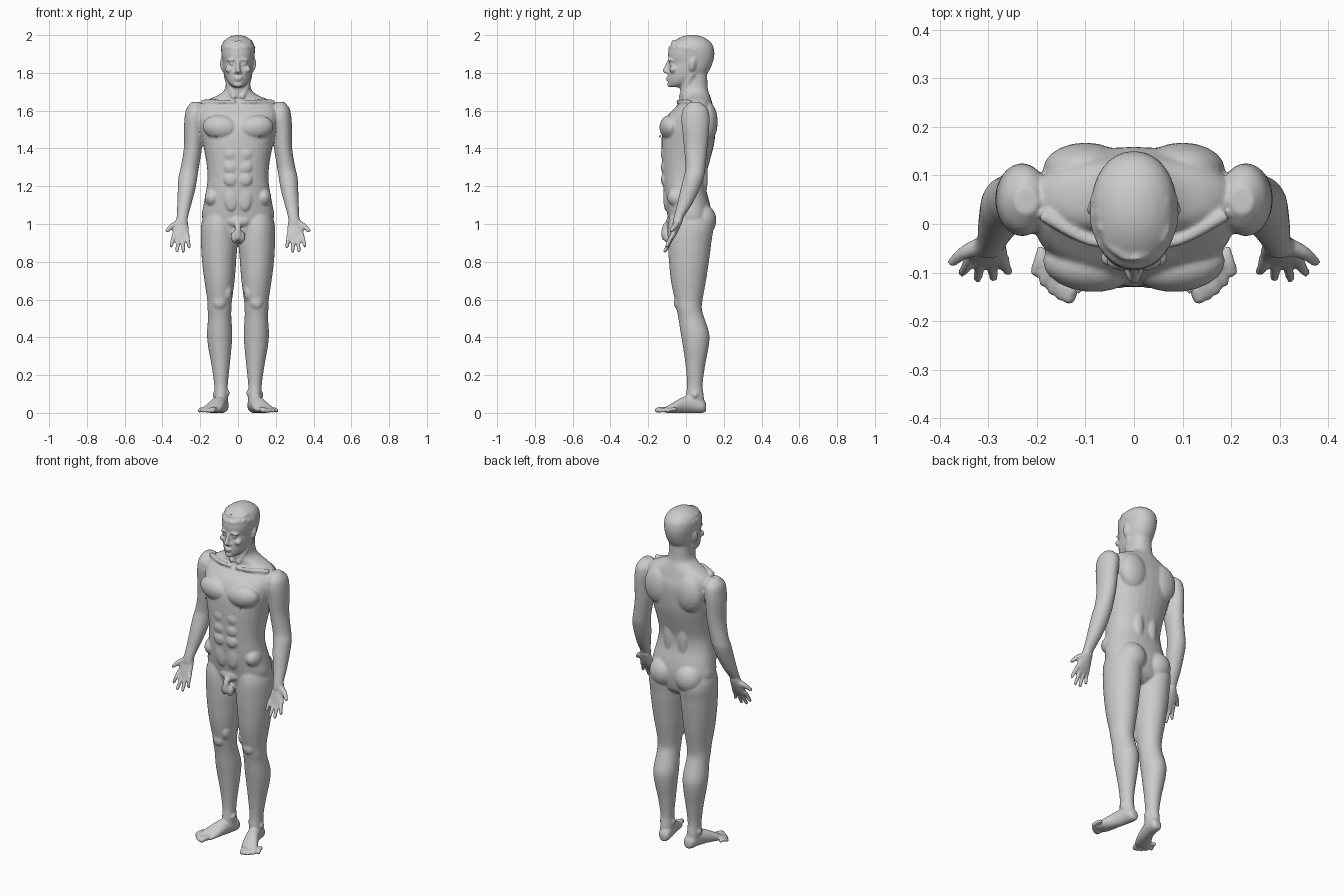
import bpy, bmesh, math, random
from mathutils import Vector, Matrix

random.seed(4)
bm = bmesh.new()
Z = Vector((0, 0, 1))


def resample(rows, n):
    """Catmull-Rom through rows of numbers."""
    out = []
    for i in range(len(rows) - 1):
        p = [rows[max(0, min(len(rows) - 1, i + k))] for k in (-1, 0, 1, 2)]
        for s in range(n):
            t = s / n
            out.append([0.5 * (2 * b + (c - a) * t + (2 * a - 5 * b + 4 * c - d) * t * t
                               + (3 * b - a - 3 * c + d) * t ** 3) for a, b, c, d in zip(*p)])
    out.append(list(rows[-1]))
    return out


def loft(rows, sx=1, axis=None, power=2.0, seg=32):
    """Closed skin through rows of (x, y, z, half width, half depth)."""
    rows = resample(rows, 4)
    pts = [Vector((r[0] * sx, r[1], r[2])) for r in rows]
    rings = []
    for i, r in enumerate(rows):
        t = axis or (pts[min(i + 1, len(pts) - 1)] - pts[max(i - 1, 0)]).normalized()
        side = (Vector((1, 0, 0)) - t * t.x).normalized()
        up = t.cross(side)
        ring = []
        for k in range(seg):
            a = math.tau * k / seg
            c, s = math.cos(a), math.sin(a)
            u = math.copysign(abs(c) ** (2 / power), c) * max(r[3], 0.002)
            v = math.copysign(abs(s) ** (2 / power), s) * max(r[4], 0.002)
            ring.append(bm.verts.new(pts[i] + side * u + up * v))
        rings.append(ring)
    for a, b in zip(rings, rings[1:]):
        for k in range(seg):
            j = (k + 1) % seg
            bm.faces.new((a[k], a[j], b[j], b[k]))
    bm.faces.new(rings[0][::-1])
    bm.faces.new(rings[-1])


def profile(rows, sx=1, power=2.0):
    """Upright loft from rows of (z, x, half width, front y, back y)."""
    loft([(x, (f + b) / 2, z, w, (b - f) / 2) for z, x, w, f, b in rows], sx, Z, power)


def blob(loc, rad, rot=(0, 0, 0)):
    m = Matrix.Translation(loc)
    for ang, ax in zip(rot, "XYZ"):
        m = m @ Matrix.Rotation(ang, 4, ax)
    bmesh.ops.create_uvsphere(bm, u_segments=20, v_segments=12, radius=1,
                              matrix=m @ Matrix.Diagonal((*rad, 1)))


def digit(points, r0, r1, sx):
    """Finger or toe with a rounded tip."""
    n = len(points) - 1
    loft([(*p, r0 + (r1 - r0) * i / n, r0 + (r1 - r0) * i / n) for i, p in enumerate(points)], sx, seg=14)
    x, y, z = points[-1]
    blob((x * sx, y, z), (r1, r1, r1))


# Torso and neck
profile([(0.90, 0, .08, -.05, .08), (0.94, 0, .15, -.075, .12), (1.03, 0, .19, -.095, .135),
         (1.10, 0, .183, -.108, .128), (1.18, 0, .168, -.119, .108), (1.25, 0, .161, -.124, .105),
         (1.33, 0, .168, -.128, .125), (1.42, 0, .185, -.130, .148), (1.50, 0, .203, -.124, .157),
         (1.57, 0, .212, -.100, .158), (1.62, 0, .205, -.055, .145), (1.655, 0, .165, -.025, .135),
         (1.685, 0, .100, -.027, .125), (1.72, 0, .068, -.032, .115), (1.80, 0, .064, -.03, .112)], power=2.25)

# Skull and jaw
profile([(1.724, 0, .022, -.085, -.03), (1.74, 0, .045, -.094, .03), (1.77, 0, .064, -.096, .085),
         (1.81, 0, .075, -.094, .122), (1.85, 0, .081, -.087, .14), (1.88, 0, .086, -.094, .148),
         (1.91, 0, .089, -.094, .15), (1.945, 0, .086, -.082, .143), (1.972, 0, .071, -.058, .12),
         (1.992, 0, .042, -.02, .085), (2.0, 0, .012, .015, .045)], power=2.15)

# Nose, lips and chin
loft([(0, -.088, 1.868, .010, .010), (0, -.100, 1.838, .010, .012), (0, -.110, 1.812, .014, .014),
      (0, -.102, 1.798, .013, .010)], axis=Z)
blob((0, -.097, 1.774), (.024, .010, .006))
blob((0, -.095, 1.763), (.020, .010, .006))
blob((0, -.086, 1.737), (.024, .014, .014))

# Hair tufts
for i in range(26):
    a = math.pi * (1.5 + (i / 25 - 0.5) * 1.15)
    for lift in (1.93, 1.955):
        k = 1 if lift < 1.94 else 0.86
        blob((.084 * k * math.cos(a), .025 + .112 * k * math.sin(a), lift + random.uniform(-.006, .006)),
             (.011, .007, .014), (0, random.uniform(-.7, .7), a - 1.5 * math.pi))

# Groin
blob((0, -.082, 1.015), (.062, .022, .032))
loft([(0, -.085, 1.01, .017, .017), (0, -.108, .985, .017, .017), (0, -.114, .94, .017, .017),
      (0, -.110, .915, .012, .012)])

for s in (1, -1):
    # Face details and ears
    blob((s * .034, -.084, 1.869), (.026, .012, .007), (0, s * .1, s * .3))
    blob((s * .033, -.080, 1.848), (.014, .010, .009))
    blob((s * .048, -.070, 1.818), (.022, .018, .018))
    blob((s * .012, -.098, 1.803), (.009, .010, .008))
    blob((s * .085, .035, 1.842), (.009, .020, .034), (-.15, s * .12, s * .35))

    # Neck cords and collar bones
    loft([(.062, .035, 1.80, .016, .02), (.045, .0, 1.73, .016, .016), (.018, -.03, 1.665, .012, .012)], s)
    loft([(.015, -.038, 1.645, .011, .011), (.09, -.035, 1.648, .011, .011), (.19, .02, 1.645, .014, .014)], s)

    # Chest, belly, back and buttock muscles
    blob((s * .093, -.084, 1.51), (.096, .056, .066), (.15, s * -.12, s * .12))
    blob((s * .115, -.138, 1.465), (.009, .007, .008))
    for z in (1.37, 1.30, 1.235):
        blob((s * .038, -.117, z), (.036, .016, .034))
    blob((s * .036, -.106, 1.14), (.036, .014, .07))
    blob((s * .135, -.04, 1.14), (.042, .06, .05))
    blob((s * .10, .112, 1.54), (.088, .056, .11))
    blob((s * .045, .085, 1.25), (.036, .03, .13))
    blob((s * .085, .082, 1.02), (.083, .079, .088))
    blob((s * .018, -.098, .932), (.021, .022, .032))

    # Leg
    profile([(1.10, .09, .07, -.07, .09), (1.0, .103, .091, -.095, .142), (.90, .100, .096, -.096, .134),
             (.80, .100, .090, -.090, .121), (.70, .098, .080, -.080, .106), (.60, .097, .066, -.060, .088),
             (.55, .098, .063, -.050, .084), (.50, .097, .062, -.040, .098), (.42, .097, .067, -.028, .123),
             (.35, .096, .062, -.016, .120), (.25, .092, .048, -.002, .101), (.15, .090, .036, .006, .088),
             (.09, .089, .036, .0, .094), (.03, .086, .034, .01, .10)], s)
    blob((s * .098, -.042, .585), (.034, .022, .038))
    blob((s * .058, -.025, .64), (.028, .036, .05))
    blob((s * .125, .048, .095), (.010, .016, .016))
    blob((s * .054, .038, .105), (.010, .016, .016))

    # Foot
    loft([(.082, .107, .028, .018, .02), (.083, .088, .038, .034, .038), (.090, .04, .046, .037, .046),
          (.105, -.01, .043, .040, .043), (.125, -.06, .030, .048, .030), (.140, -.095, .019, .050, .019),
          (.146, -.115, .014, .044, .012)], s, Vector((0, -1, 0)))
    for i, tip in enumerate((-.151, -.148, -.136, -.119, -.098)):
        r = .0145 if i == 0 else .0105
        x = .118 + .0175 * i
        digit([(x, tip + .05, .018), (x + .009, tip + .022, .019), (x + .016, tip, r)], r, r, s)

    # Arm
    profile([(1.645, .222, .024, .02, .075), (1.61, .226, .048, -.015, .115), (1.56, .230, .053, -.025, .125),
             (1.50, .235, .051, -.020, .122), (1.40, .239, .048, -.010, .113), (1.30, .255, .048, -.003, .103),
             (1.25, .265, .050, -.012, .095), (1.18, .273, .046, -.030, .070), (1.10, .285, .037, -.048, .030),
             (1.04, .294, .030, -.064, -.010), (1.0, .300, .032, -.072, -.028)], s)

    # Hand
    loft([(.295, -.035, 1.03, .029, .022), (.301, -.050, .99, .039, .020), (.303, -.066, .95, .044, .016),
          (.304, -.077, .925, .038, .011)], s)
    for i, (x, y, z) in enumerate(((.259, -.098, .880), (.290, -.111, .856),
                                   (.322, -.112, .858), (.354, -.100, .885))):
        bx = .270 + .0225 * i
        digit([(bx, -.068, .945), ((bx + x) / 2, -.088, (.945 + z) / 2), (x, y, z)], .0125, .0095, s)
    digit([(.315, -.045, 1.005), (.348, -.058, .99), (.374, -.078, .965)], .019, .0105, s)

# Fuse all parts into one smooth skin
bmesh.ops.recalc_face_normals(bm, faces=bm.faces)
mesh = bpy.data.meshes.new("body")
bm.to_mesh(mesh)
bm.free()
body = bpy.data.objects.new("body", mesh)
bpy.context.collection.objects.link(body)
clay = bpy.data.materials.new("grey_clay")
clay.diffuse_color = (0.6, 0.6, 0.6, 1)
mesh.materials.append(clay)
bpy.context.view_layer.objects.active = body
body.select_set(True)

fuse = body.modifiers.new("fuse", 'REMESH')
fuse.mode = 'VOXEL'
fuse.voxel_size = 0.006
fuse.use_smooth_shade = True
soften = body.modifiers.new("soften", 'SMOOTH')
soften.factor = 0.5
soften.iterations = 4
for name in ("fuse", "soften"):
    bpy.ops.object.modifier_apply(modifier=name)
bpy.ops.object.shade_smooth()
